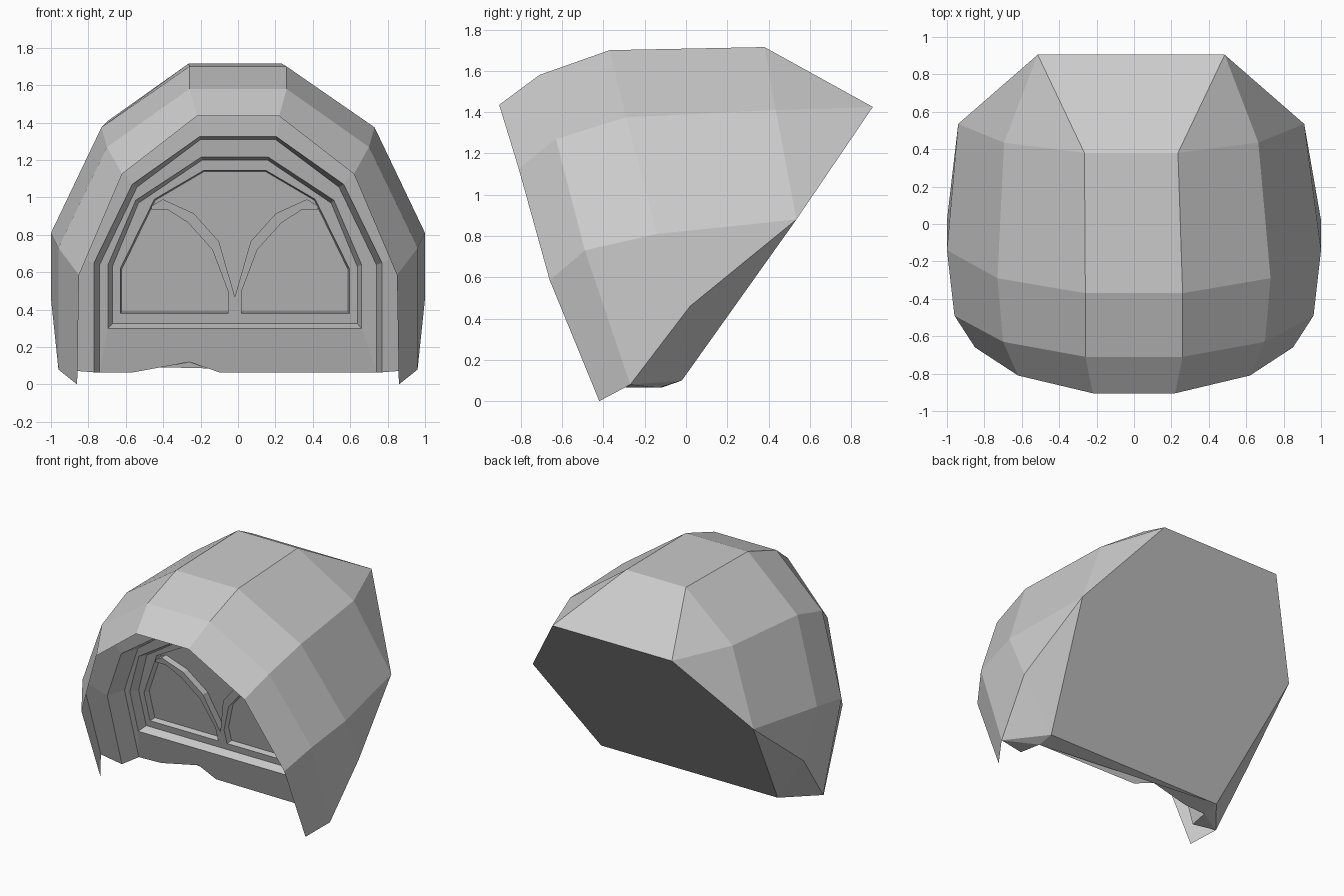
import bpy
import bmesh

old = bpy.data.objects.get("Cube")
if old:
    bpy.data.objects.remove(old, do_unlink=True)

grey = bpy.data.materials.new("plain_grey")
grey.use_nodes = True
grey.diffuse_color = (0.6, 0.6, 0.6, 1)
grey.node_tree.nodes["Principled BSDF"].inputs["Base Color"].default_value = (0.6, 0.6, 0.6, 1)

CX = -0.017  # window centre line


class Builder:
    """Collects faces by position, sharing corners that coincide."""

    def __init__(self):
        self.bm = bmesh.new()
        self.found = {}

    def vert(self, p):
        key = tuple(round(c, 4) for c in p)
        if key not in self.found:
            self.found[key] = self.bm.verts.new(key)
        return self.found[key]

    def face(self, *points):
        verts = list(dict.fromkeys(self.vert(p) for p in points))
        if len(verts) > 2:
            self.bm.faces.new(verts)

    def bridge(self, a, b, closed=False, split_ends=False):
        n = len(a)
        for i in range(n if closed else n - 1):
            j = (i + 1) % n
            if split_ends and i == 0:
                self.face(a[i], a[j], b[j])
                self.face(a[i], b[j], b[i])
            elif split_ends and j == n - 1:
                self.face(a[j], b[j], b[i])
                self.face(a[j], b[i], a[i])
            else:
                self.face(a[i], a[j], b[j], b[i])

    def finish(self, name):
        bmesh.ops.recalc_face_normals(self.bm, faces=self.bm.faces)
        mesh = bpy.data.meshes.new(name)
        self.bm.to_mesh(mesh)
        self.bm.free()
        mesh.materials.append(grey)
        obj = bpy.data.objects.new(name, mesh)
        bpy.context.collection.objects.link(obj)


def arch(half, cx=0.0):
    """Mirror one side of an arch, given from the foot to the crown."""
    left = [(cx - x, y, z) for x, y, z in half]
    right = [(cx + x, y, z) for x, y, z in reversed(half)]
    return left + right


def lean(z, depth):
    """Depth of a plane parallel to the front wall, which leans forward."""
    return depth - 0.13 - 0.3 * (z - 0.065)


def leaning(half, depth, cx=0.0):
    return arch([(x, lean(z, depth), z) for x, z in half], cx)


# Outer hood, ring by ring from the front lip to the back edge
lip = arch([(0.86, -0.42, 0), (0.85, -0.66, 0.585), (0.62, -0.81, 1.125), (0.22, -0.905, 1.435)])
brow = arch([(0.96, -0.27, 0.08), (0.96, -0.49, 0.73), (0.70, -0.63, 1.27), (0.26, -0.71, 1.58)])
middle = arch([(1.0, 0.02, 0.46), (1.0, -0.14, 0.81), (0.73, -0.29, 1.375), (0.26, -0.37, 1.70)])
foot, side, peak = (0.74, -0.02, 0.1), (0.925, 0.535, 0.88), (0.5, 0.905, 1.425)
rear = arch([foot, side, (0.68, 0.435, 1.41), (0.25, 0.38, 1.715)], -0.015)
back = arch([foot, side, peak, peak], -0.015)

# Stepped recess and window, each step parallel to the front wall
step = leaning([(0.77, 0.065), (0.77, 0.65), (0.565, 1.07), (0.205, 1.325)], -0.16)
wall = leaning([(0.74, 0.065), (0.74, 0.64), (0.54, 1.055), (0.2, 1.31)], 0)
frame = leaning([(0.678, 0.3), (0.678, 0.64), (0.53, 0.985), (0.18, 1.215)], 0, CX)
rebate = leaning([(0.655, 0.325), (0.655, 0.63), (0.515, 0.97), (0.175, 1.2)], 0.07, CX)
sash = leaning([(0.612, 0.38), (0.612, 0.62), (0.43, 0.99), (0.165, 1.145)], 0.07, CX)
pane = leaning([(0.605, 0.387), (0.605, 0.615), (0.425, 0.985), (0.162, 1.14)], 0.12, CX)

# Thin visor that overhangs the rim
visor = Builder()
visor.bridge(lip, brow)
visor.finish("front_visor")

body = Builder()
body.bridge(brow, middle)
body.bridge(middle, rear, split_ends=True)
body.bridge(rear, back)
body.face(*back)
body.bridge(brow, step)
body.bridge(step, wall)
body.bridge(wall, frame)
for outer, inner in ((frame, rebate), (rebate, sash), (sash, pane)):
    body.bridge(outer, inner, closed=True)
body.face(*pane)

# Front wall under the window, with a raised notch, and the underside
notch = [(-0.56, -0.12, 0.065), (-0.26, -0.1, 0.12), (-0.1, -0.12, 0.065)]
body.face(wall[0], *notch, wall[-1], frame[-1], frame[0])
body.face(wall[0], *notch, wall[-1], back[-1], back[0])
for e in (0, -1):
    body.face(brow[e], middle[e], back[e])
    body.face(brow[e], back[e], wall[e])
    body.face(brow[e], wall[e], step[e])
body.finish("hood_body")

# Curved ribs that spread from the middle of the sill
upper = [(0.0, 0.47), (0.085, 0.765), (0.22, 0.915), (0.385, 0.99), (0.445, 0.955)]
lower = [(0.037, 0.38), (0.037, 0.5), (0.12, 0.72), (0.25, 0.865), (0.36, 0.935), (0.445, 0.935)]
outline = [(0.0, 0.38)] + lower + upper[::-1]
for name, sign in (("left_rib", 1), ("right_rib", -1)):
    rib = Builder()
    front, base = ([(CX + sign * x, lean(z, d), z) for x, z in outline] for d in (0.065, 0.13))
    rib.bridge(front, base, closed=True)
    rib.face(*front)
    rib.face(*base)
    rib.finish(name)
